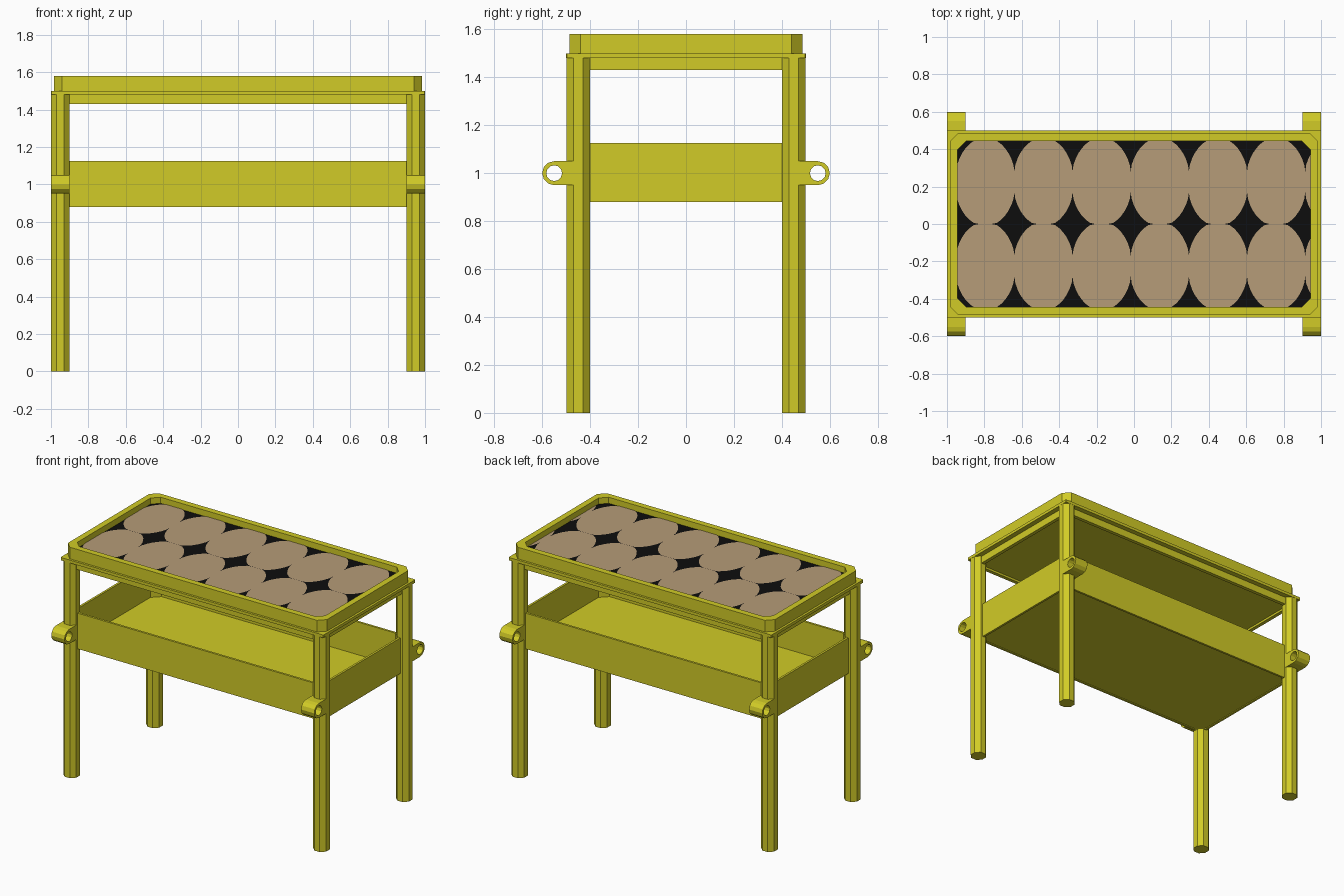
import bpy, bmesh
from math import sin, cos, pi, radians

cube = bpy.data.objects.get("Cube")
if cube:
    bpy.data.objects.remove(cube)


def material(name, rgb):
    m = bpy.data.materials.new(name)
    m.use_nodes = True
    m.diffuse_color = (*rgb, 1)
    m.node_tree.nodes["Principled BSDF"].inputs["Base Color"].default_value = (*rgb, 1)
    return m


yellow = material("yellow paint", (0.64, 0.6, 0.02))
black = material("black", (0.004, 0.004, 0.004))
tan = material("tan", (0.468, 0.332, 0.188))


def finish(name, bm, mat):
    bmesh.ops.recalc_face_normals(bm, faces=bm.faces)
    mesh = bpy.data.meshes.new(name)
    bm.to_mesh(mesh)
    bm.free()
    mesh.materials.append(mat)
    obj = bpy.data.objects.new(name, mesh)
    bpy.context.collection.objects.link(obj)
    return obj


def outline(hx, hy, c):
    """Rectangle with cut corners, counter-clockwise."""
    return [(hx, c - hy), (hx, hy - c), (hx - c, hy), (c - hx, hy),
            (-hx, hy - c), (-hx, c - hy), (c - hx, -hy), (hx - c, -hy)]


def prism(name, loop, lo, hi, mat, hole=None, place=lambda a, b, h: (a, b, h)):
    """Extrude a loop between two heights, optionally with a matching hole."""
    bm = bmesh.new()
    n = len(loop)

    def ring(points, h):
        return [bm.verts.new(place(a, b, h)) for a, b in points]

    def bridge(r, s):
        for i in range(n):
            j = (i + 1) % n
            bm.faces.new((r[i], r[j], s[j], s[i]))

    bottom, top = ring(loop, lo), ring(loop, hi)
    bridge(bottom, top)
    if hole:
        hole_bottom, hole_top = ring(hole, lo), ring(hole, hi)
        bridge(top, hole_top)
        bridge(hole_top, hole_bottom)
        bridge(hole_bottom, bottom)
    else:
        bm.faces.new(top)
        bm.faces.new(bottom)
    return finish(name, bm, mat)


def frame(name, hx, hy, cut, wall, lo, hi):
    prism(name, outline(hx, hy, cut), lo, hi, yellow,
          outline(hx - wall, hy - wall, cut))


# Legs and their side loops
leg_loop = [(0.053 * cos(a), 0.053 * sin(a)) for a in
            (pi / 8 + i * pi / 4 for i in range(8))]
loop_outer = [(0.05 * cos(radians(a)), 0.05 * sin(radians(a)))
              for a in range(-90, 91, 30)]
loop_outer += [(-0.04, 0.05), (-0.08, 0.05), (-0.08, 0), (-0.08, -0.05), (-0.04, -0.05)]
loop_hole = [(0.033 * cos(radians(a)), 0.033 * sin(radians(a)))
             for a in range(-90, 270, 30)]
for sx, side in ((1, "left"), (-1, "right")):
    for sy, end in ((-1, "front"), (1, "back")):
        prism(f"{end}_{side}_leg", leg_loop, 0, 1.485, yellow,
              place=lambda a, b, h: (sx * 0.95 + a, sy * 0.45 + b, h))
        prism(f"{end}_{side}_handle_loop", loop_outer, 0.9, 1.0, yellow, loop_hole,
              place=lambda a, b, h: (sx * h, sy * (0.55 + a), 1 + b))

# Open tray between the legs
frame("tray_walls", 0.955, 0.455, 0.05, 0.015, 0.88, 1.125)
prism("tray_floor", outline(0.945, 0.445, 0.05), 0.885, 0.9, yellow)

# Top bed: rail, lip and raised rim
frame("top_rail", 0.965, 0.465, 0.045, 0.025, 1.43, 1.485)
frame("top_lip", 1.0, 0.5, 0.004, 0.065, 1.48, 1.5)
frame("top_rim", 0.985, 0.485, 0.045, 0.042, 1.5, 1.58)
prism("bed_base", outline(0.95, 0.45, 0.03), 1.445, 1.53, yellow)

# Bed surface with two rows of overlapping ovals
BED_X, BED_Y, BED_Z, STEP = 0.945, 0.447, 1.538, 0.311
prism("bed_surface", outline(BED_X, BED_Y, 0.03), 1.53, BED_Z, black)
bm = bmesh.new()
for row in (-1, 1):
    for col in range(7):
        cx, cy = -0.795 + STEP * col, row * 0.225
        points = []
        for i in range(40):
            a = (i + 0.5) * pi / 20
            dx = max(-STEP / 2, min(STEP / 2, 0.163 * cos(a)))
            dy = max(-0.224, min(0.222, 0.237 * sin(a) * row))
            points.append(bm.verts.new((cx + dx, cy + dy * row, BED_Z + 0.003)))
        bm.faces.new(points)
for s in (-1, 1):
    bmesh.ops.bisect_plane(bm, geom=bm.verts[:] + bm.edges[:] + bm.faces[:],
                           plane_co=(s * BED_X, 0, 0), plane_no=(s, 0, 0),
                           clear_outer=True)
bmesh.ops.recalc_face_normals(bm, faces=bm.faces)
for f in bm.faces:
    f.normal_update()
bmesh.ops.reverse_faces(bm, faces=[f for f in bm.faces if f.normal.z < 0])
mesh = bpy.data.meshes.new("bed_ovals")
bm.to_mesh(mesh)
bm.free()
mesh.materials.append(tan)
bpy.context.collection.objects.link(bpy.data.objects.new("bed_ovals", mesh))
